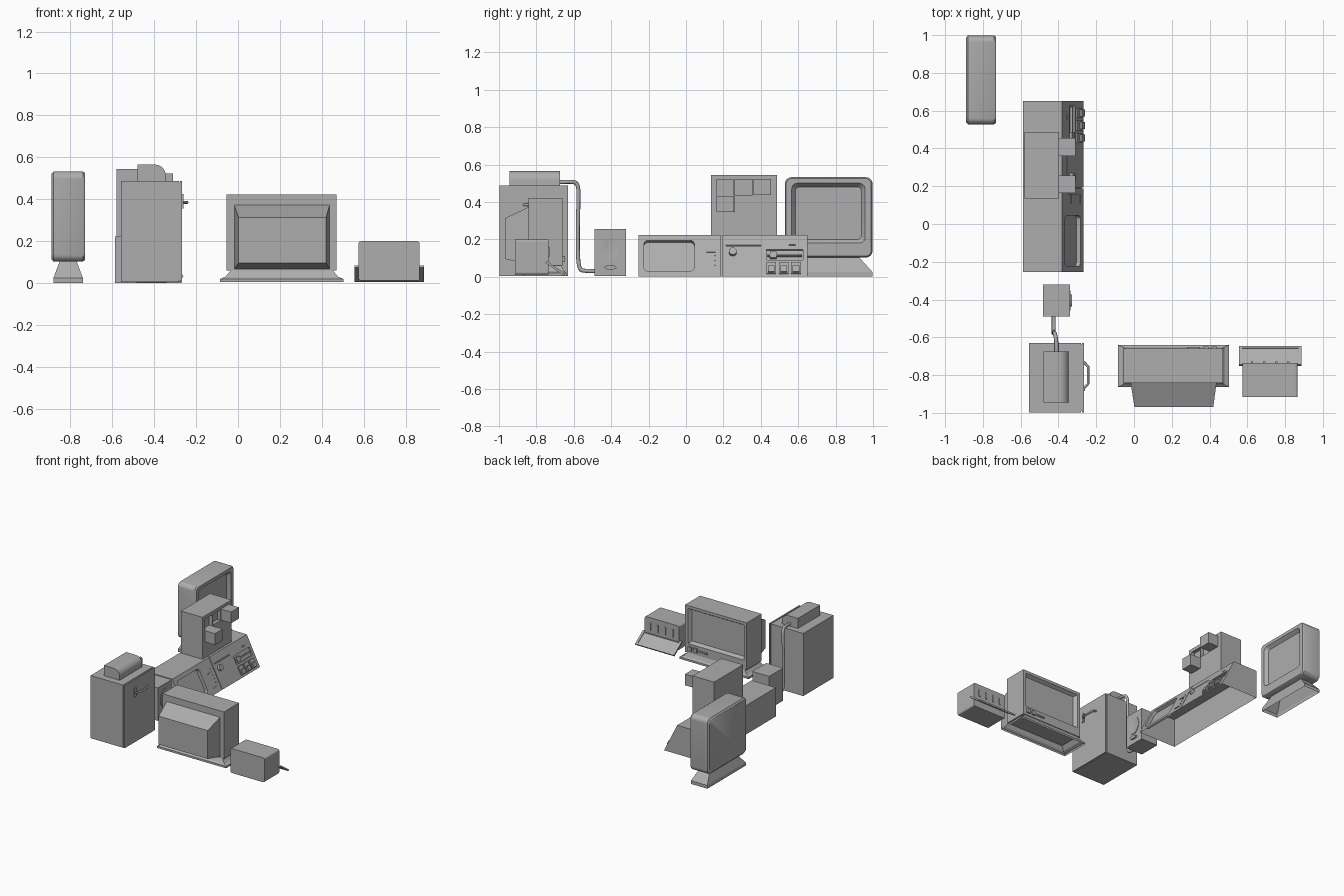
import bpy, bmesh, math
from mathutils import Vector, Matrix

cube = bpy.data.objects.get("Cube")
if cube:
    bpy.data.objects.remove(cube, do_unlink=True)

GREY = (0.42, 0.42, 0.42, 1)
mat = bpy.data.materials.new("plain grey")
mat.use_nodes = True
mat.diffuse_color = GREY
mat.node_tree.nodes["Principled BSDF"].inputs["Base Color"].default_value = GREY


def finish(name, bm, smooth=False):
    bmesh.ops.recalc_face_normals(bm, faces=bm.faces[:])
    me = bpy.data.meshes.new(name)
    bm.to_mesh(me)
    bm.free()
    me.materials.append(mat)
    ob = bpy.data.objects.new(name, me)
    bpy.context.collection.objects.link(ob)
    if smooth:
        select(ob)
        bpy.ops.object.shade_smooth_by_angle(angle=math.radians(35))
    return ob


def select(ob):
    bpy.ops.object.select_all(action='DESELECT')
    ob.select_set(True)
    bpy.context.view_layer.objects.active = ob


def ring(axis, pos, u0, u1, v0, v1, r=0, rv=None, steps=6):
    """Rectangle with optional rounded corners, in the plane across an axis."""
    rv = r if rv is None else rv
    pts = []
    for i, (u, v, su, sv) in enumerate([(u1, v1, -1, -1), (u0, v1, 1, -1), (u0, v0, 1, 1), (u1, v0, -1, 1)]):
        if r == 0:
            pts.append((u, v))
            continue
        for k in range(steps + 1):
            a = math.pi / 2 * (i + k / steps)
            pts.append((u + su * r + r * math.cos(a), v + sv * rv + rv * math.sin(a)))
    place = {'x': lambda u, v: (pos, u, v), 'y': lambda u, v: (u, pos, v), 'z': lambda u, v: (u, v, pos)}[axis]
    return [place(u, v) for u, v in pts]


def loft(name, rings, start=True, end=True, smooth=False):
    """Skin a chain of matching rings; a step inward makes a recess."""
    bm = bmesh.new()
    loops = [[bm.verts.new(p) for p in r] for r in rings]
    n = len(loops[0])
    for a, b in zip(loops, loops[1:]):
        for i in range(n):
            j = (i + 1) % n
            bm.faces.new((a[i], a[j], b[j], b[i]))
    if start:
        bm.faces.new(loops[0][::-1])
    if end:
        bm.faces.new(loops[-1])
    bmesh.ops.remove_doubles(bm, verts=bm.verts[:], dist=1e-5)
    return finish(name, bm, smooth)


def box(name, x0, x1, y0, y1, z0, z1):
    return loft(name, [ring('z', z0, x0, x1, y0, y1), ring('z', z1, x0, x1, y0, y1)])


def tube(name, pts, radius, kind='POLY'):
    cu = bpy.data.curves.new(name, 'CURVE')
    cu.dimensions = '3D'
    cu.bevel_depth = radius
    cu.bevel_resolution = 2
    cu.use_fill_caps = True
    sp = cu.splines.new(kind)
    sp.points.add(len(pts) - 1)
    for p, co in zip(sp.points, pts):
        p.co = (*co, 1)
    if kind == 'NURBS':
        sp.use_endpoint_u = True
        sp.order_u = 3
    cu.materials.append(mat)
    ob = bpy.data.objects.new(name, cu)
    bpy.context.collection.objects.link(ob)


# Rounded monitor on a flared foot
loft("round_monitor", [
    ring('x', -0.89, 0.54, 0.985, 0.115, 0.52, 0.03),
    ring('x', -0.88, 0.528, 0.997, 0.103, 0.532, 0.035),
    ring('x', -0.74, 0.528, 0.997, 0.103, 0.532, 0.035),
    ring('x', -0.73, 0.535, 0.99, 0.11, 0.525, 0.03),
    ring('x', -0.73, 0.565, 0.957, 0.18, 0.5, 0.03),
    ring('x', -0.755, 0.585, 0.937, 0.2, 0.48, 0.02)], smooth=True)
loft("round_monitor_foot", [
    ring('z', 0, -0.88, -0.74, 0.53, 0.997),
    ring('z', 0.025, -0.88, -0.74, 0.53, 0.997),
    ring('z', 0.105, -0.85, -0.77, 0.6, 0.925)], start=False)

# Console: wedge-fronted shell, open underneath
LOW, HIGH, TOP = -0.268, -0.38, 0.222
TILT = math.atan2(LOW - HIGH, TOP)


def profile(y):
    return [(-0.587, y, 0), (LOW, y, 0), (HIGH, y, TOP), (-0.587, y, TOP)]


def on_panel(name, y0, y1, z0, z1, out=0.008, back=0.004, r=0, rv=None):
    """Slab lying on the sloped panel, sized by its upright extent."""
    zc, h = (z0 + z1) / 2, (z1 - z0) / 2 / math.cos(TILT)
    rings = [ring('x', d, y0, y1, -h, h, r, rv) for d in (-back, out)]
    ob = loft(name, rings)
    x = LOW + (HIGH - LOW) * zc / TOP
    ob.data.transform(Matrix.Translation((x, 0, zc)) @ Matrix.Rotation(-TILT, 4, 'Y'))
    return ob


console = loft("console", [profile(-0.255), profile(0.65)])
cutters = [
    on_panel("screen_cutter", -0.225, 0.045, 0.03, 0.195, 0.05, 0.025, 0.025),
    on_panel("seam_cutter", 0.188, 0.194, -0.02, 0.24, 0.05, 0.008),
    on_panel("slit_cutter", 0.215, 0.4, 0.165, 0.171, 0.05, 0.008),
    on_panel("short_slit_cutter", 0.55, 0.585, 0.167, 0.173, 0.05, 0.008),
    on_panel("drive_cutter", 0.43, 0.625, 0.09, 0.145, 0.05, 0.012)]
for c in cutters:
    m = console.modifiers.new(c.name, 'BOOLEAN')
    m.operation, m.solver, m.object = 'DIFFERENCE', 'EXACT', c
    select(console)
    bpy.ops.object.modifier_apply(modifier=m.name)
    bpy.data.objects.remove(c, do_unlink=True)
bm = bmesh.new()
bm.from_mesh(console.data)
under = [f for f in bm.faces if f.normal.z < -0.99 and f.calc_center_median().z < 0.001]
bmesh.ops.delete(bm, geom=under, context='FACES')
bm.to_mesh(console.data)
bm.free()

# Console controls
on_panel("console_knob", 0.23, 0.27, 0.11, 0.148, 0.02, 0.004, 0.02)
on_panel("drive_rail", 0.435, 0.62, 0.112, 0.12, 0.002, 0.014)
on_panel("drive_latch", 0.448, 0.485, 0.1, 0.132, 0.006, 0.014)
for i in range(3):
    y = 0.43 + i * 0.066
    on_panel("key_base", y, y + 0.052, 0.015, 0.075, 0.008)
    on_panel("key_cap", y + 0.008, y + 0.044, 0.02, 0.05, 0.02)
for z in (0.035, 0.13):
    on_panel("panel_bar", 0.11, 0.158, z, z + 0.005, 0.005)
for z in (0.06, 0.085, 0.11, 0.15):
    on_panel("panel_light", 0.153, 0.159, z, z + 0.006, 0.005)

# Cabinet on the console, with two sunken cells and two drawers pulled out
box("cabinet", -0.58, -0.425, 0.135, 0.487, TOP, 0.545)
FACE = -0.397


def slab(y0, y1, z0, z1):
    box("cabinet_face", -0.425, FACE, y0, y1, z0, z1)


slab(0.135, 0.487, TOP, 0.345)
slab(0.135, 0.487, 0.52, 0.545)
slab(0.135, 0.163, 0.345, 0.52)
slab(0.258, 0.487, 0.345, 0.437)
slab(0.355, 0.487, 0.437, 0.52)
slab(0.254, 0.262, 0.437, 0.52)
box("lower_drawer", -0.43, -0.31, 0.163, 0.256, 0.345, 0.432)
box("upper_drawer", -0.43, -0.31, 0.36, 0.455, 0.437, 0.523)

# Speaker
loft("speaker", [
    ring('x', -0.483, -0.49, -0.32, 0.003, 0.255),
    ring('x', -0.34, -0.49, -0.32, 0.003, 0.255)])
loft("speaker_cone", [
    ring('x', -0.342, -0.458, -0.352, 0.08, 0.22, 0.053, 0.07),
    ring('x', -0.336, -0.458, -0.352, 0.08, 0.22, 0.053, 0.07),
    ring('x', -0.336, -0.45, -0.36, 0.09, 0.21, 0.045, 0.06),
    ring('x', -0.339, -0.42, -0.39, 0.13, 0.17, 0.015, 0.02)])
loft("speaker_dial", [ring('x', x, -0.436, -0.372, 0.038, 0.062, 0.032, 0.012) for x in (-0.342, -0.328)])

# Tall cabinet with door, handle and top unit
box("tall_cabinet", -0.557, -0.281, -0.997, -0.63, 0.005, 0.487)
box("door_core", -0.282, -0.275, -0.99, -0.637, 0.012, 0.48)
box("door", -0.276, -0.266, -0.997, -0.63, 0.005, 0.487)
box("handle_plate", -0.267, -0.26, -0.885, -0.865, 0.355, 0.425)
tube("door_handle", [(-0.266, -0.87, 0.385), (-0.243, -0.845, 0.385),
                     (-0.243, -0.755, 0.385), (-0.266, -0.73, 0.385)], 0.007)


def hood(y):
    arc = [(-0.395 + 0.05 * math.sin(a), y, 0.515 + 0.05 * math.cos(a))
           for a in (math.pi / 16 * k for k in range(9))]
    return [(-0.48, y, 0.487), (-0.48, y, 0.565)] + arc + [(-0.345, y, 0.487)]


loft("top_unit", [hood(-0.945), hood(-0.675)], smooth=True)
tube("cable", [(-0.41, -0.68, 0.505), (-0.41, -0.62, 0.51), (-0.42, -0.575, 0.5), (-0.425, -0.575, 0.4),
               (-0.425, -0.58, 0.2), (-0.425, -0.575, 0.04), (-0.425, -0.54, 0.03), (-0.425, -0.485, 0.03)],
     0.011, 'NURBS')

# Large monitor: screen towards the back, tapered tube housing to the front
loft("large_monitor", [
    ring('y', -0.842, -0.055, 0.47, 0.06, 0.422),
    ring('y', -0.66, -0.055, 0.47, 0.06, 0.422),
    ring('y', -0.66, -0.03, 0.445, 0.13, 0.4),
    ring('y', -0.685, -0.012, 0.427, 0.145, 0.385)])
loft("tube_housing", [
    ring('y', -0.84, -0.018, 0.437, 0.068, 0.373),
    ring('y', -0.968, 0.002, 0.42, 0.095, 0.313)])
for x in (0.38, 0.425):
    box("monitor_knob", x - 0.014, x + 0.014, -0.662, -0.648, 0.08, 0.112)
box("monitor_slider", 0.28, 0.35, -0.662, -0.652, 0.088, 0.1)
loft("large_monitor_base", [
    ring('z', 0.005, -0.085, 0.503, -0.863, -0.64),
    ring('z', 0.02, -0.085, 0.503, -0.863, -0.64),
    ring('z', 0.03, -0.06, 0.478, -0.85, -0.652),
    ring('z', 0.06, -0.035, 0.453, -0.835, -0.665)], start=False)

# Small appliance with vents and a lowered door
loft("appliance", [ring('y', y, 0.575, 0.866, 0.012, 0.2, 0.012, steps=3) for y in (-0.915, -0.735)])
for i in range(4):
    x = 0.625 + i * 0.064
    box("vent", x - 0.006, x + 0.006, -0.737, -0.729, 0.105, 0.16)
slope = Vector((0, 0.1, -0.07))
length = slope.length
lid = loft("lowered_door", [
    ring('z', -0.012, 0.555, 0.887, 0, length), ring('z', 0, 0.555, 0.887, 0, length),
    ring('z', 0, 0.572, 0.87, 0.014, length - 0.014), ring('z', -0.005, 0.572, 0.87, 0.014, length - 0.014)])
lid.data.transform(Matrix.Translation((0, -0.745, 0.085)) @ Matrix.Rotation(math.atan2(slope.z, slope.y), 4, 'X'))
